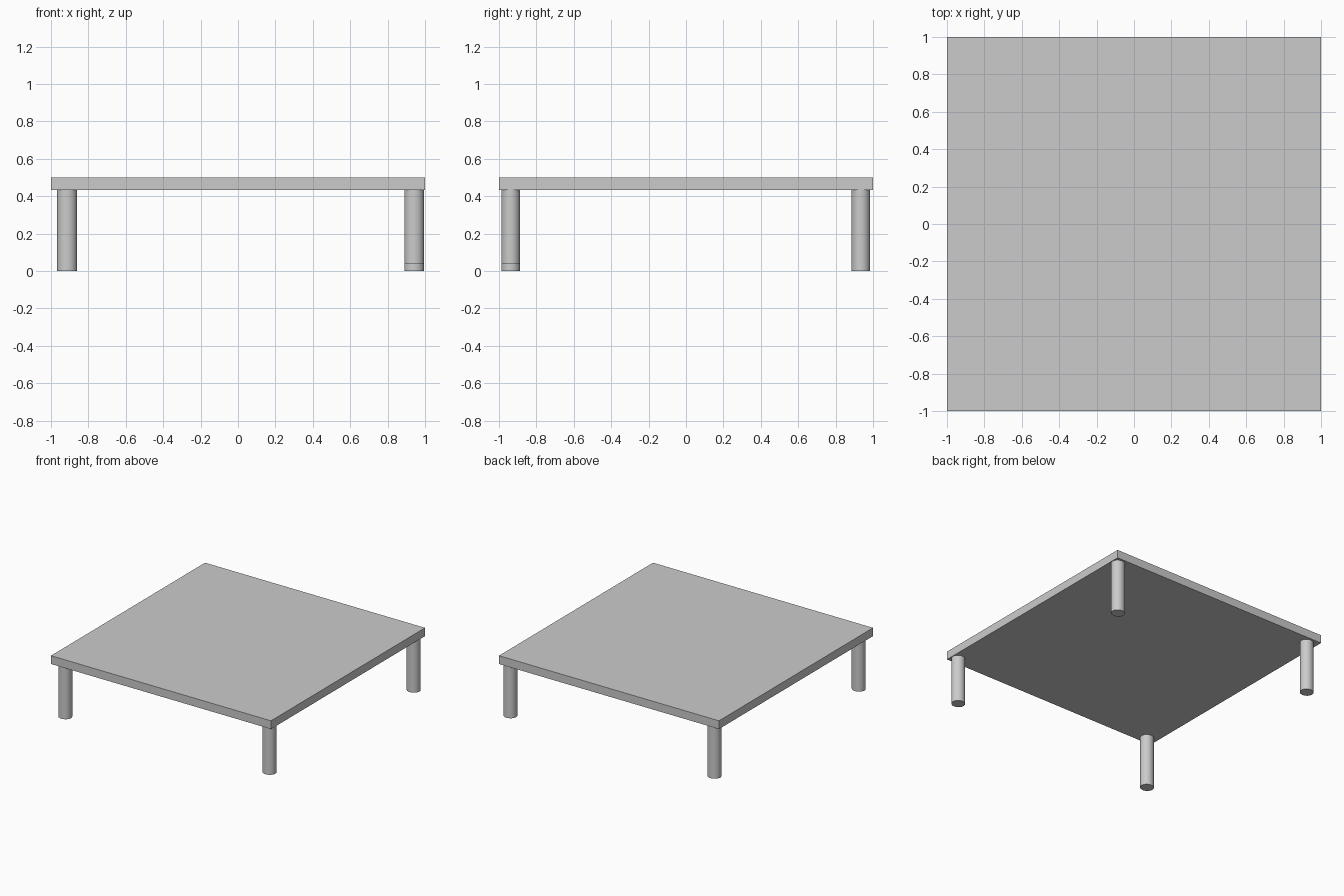
import bpy
import math

if "Cube" in bpy.data.objects:
    bpy.data.objects.remove(bpy.data.objects["Cube"])

TOP, UNDER = 0.50, 0.432

# Square table top
bpy.ops.mesh.primitive_cube_add(size=1, location=(0, 0, (TOP + UNDER) / 2))
top = bpy.context.object
top.name = "table_top"
top.scale = (2, 2, TOP - UNDER)
bpy.ops.object.transform_apply(location=False, rotation=False, scale=True)


def leg(name, x, y, bottom=0.0):
    """Slightly oval round leg from the floor to the underside of the top."""
    bpy.ops.mesh.primitive_cylinder_add(
        vertices=32, radius=1, depth=UNDER - bottom,
        location=(x, y, (UNDER + bottom) / 2))
    ob = bpy.context.object
    ob.name = name
    ob.scale = (0.053, 0.05, 1)
    bpy.ops.object.transform_apply(location=False, rotation=False, scale=True)
    bpy.ops.object.shade_smooth_by_angle(angle=math.radians(30))


# Four legs; the front right one is a little short
leg("front_left_leg", -0.914, -0.937)
leg("back_left_leg", -0.914, 0.935)
leg("front_right_leg", 0.942, -0.937, bottom=0.04)
leg("back_right_leg", 0.942, 0.935)
